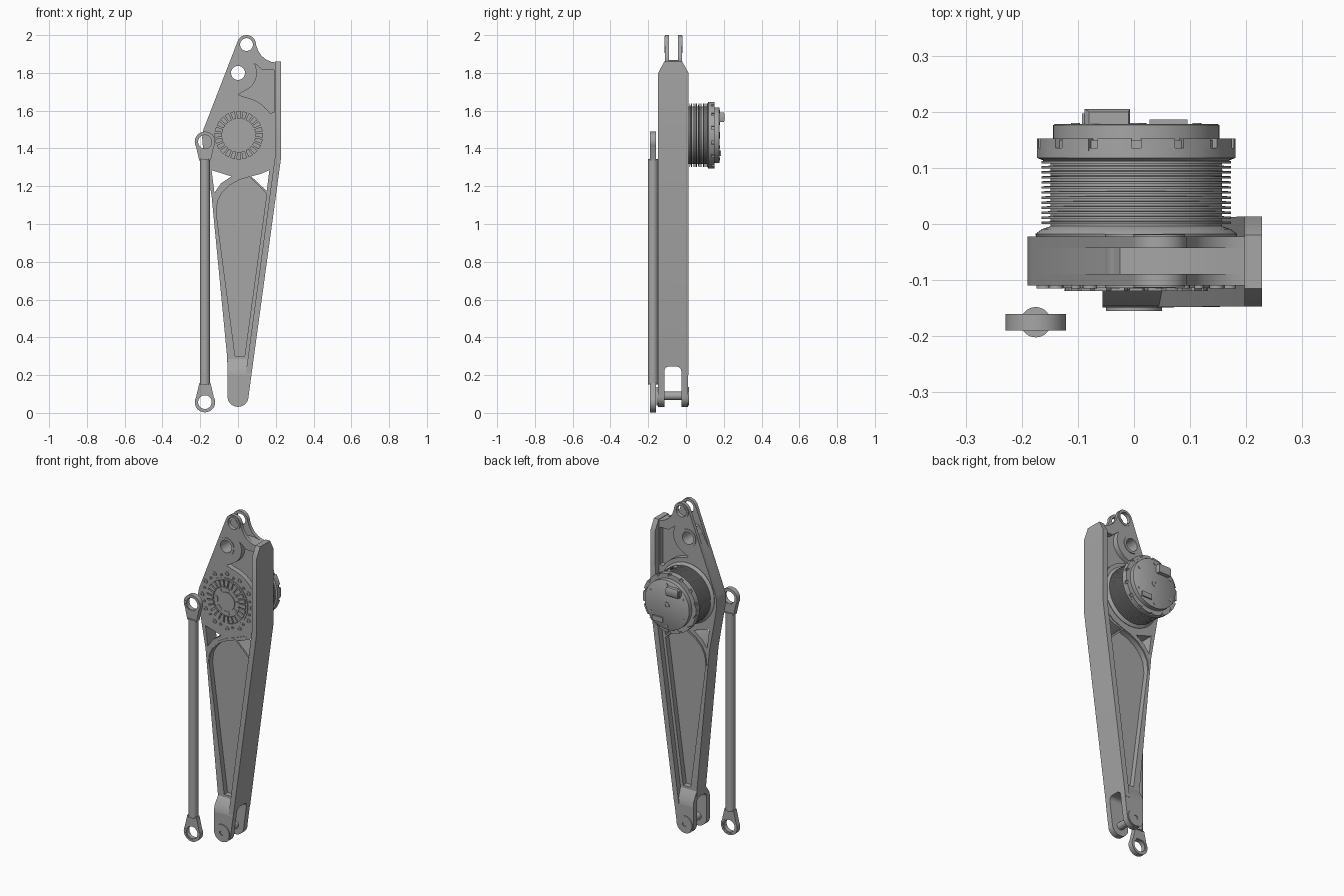
import bpy, bmesh, math

cube = bpy.data.objects.get("Cube")
if cube:
    bpy.data.objects.remove(cube)

grey = bpy.data.materials.new("machined grey")
grey.use_nodes = True
colour = (0.38, 0.38, 0.38, 1)
grey.diffuse_color = colour
grey.node_tree.nodes["Principled BSDF"].inputs["Base Color"].default_value = colour


def finish(name, bm):
    bmesh.ops.recalc_face_normals(bm, faces=bm.faces)
    mesh = bpy.data.meshes.new(name)
    bm.to_mesh(mesh)
    bm.free()
    mesh.materials.append(grey)
    ob = bpy.data.objects.new(name, mesh)
    bpy.context.collection.objects.link(ob)
    return ob


def loft(name, rings):
    """Closed solid through rings with equal point counts."""
    bm = bmesh.new()
    rows = [[bm.verts.new(p) for p in ring] for ring in rings]
    n = len(rows[0])
    for a, b in zip(rows, rows[1:]):
        for i in range(n):
            j = (i + 1) % n
            bm.faces.new((a[i], a[j], b[j], b[i]))
    bm.faces.new(rows[0])
    bm.faces.new(rows[-1])
    return finish(name, bm)


def prism(name, pts, y0, y1):
    return loft(name, [[(x, y, z) for x, z in pts] for y in (y0, y1)])


def sheet(name, outlines, y0, y1):
    """Flat layer: the first outline filled, the others left as holes."""
    curve = bpy.data.curves.new(name, "CURVE")
    curve.dimensions = "2D"
    curve.fill_mode = "BOTH"
    curve.extrude = (y1 - y0) / 2
    for pts in outlines:
        spline = curve.splines.new("POLY")
        spline.points.add(len(pts) - 1)
        for point, (x, z) in zip(spline.points, pts):
            point.co = (x, z, 0, 1)
        spline.use_cyclic_u = True
    helper = bpy.data.objects.new(name, curve)
    bpy.context.collection.objects.link(helper)
    graph = bpy.context.evaluated_depsgraph_get()
    mesh = bpy.data.meshes.new_from_object(helper.evaluated_get(graph))
    bm = bmesh.new()
    bm.from_mesh(mesh)
    bmesh.ops.remove_doubles(bm, verts=bm.verts, dist=0.00001)
    for v in bm.verts:
        x, z, depth = v.co
        v.co = (x, (y0 + y1) / 2 - depth, z)
    bpy.data.objects.remove(helper)
    bpy.data.meshes.remove(mesh)
    return finish(name, bm)


def arc(cx, cz, r, a0, a1, n=16):
    angles = [math.radians(a0 + (a1 - a0) * i / n) for i in range(n + 1)]
    return [(cx + r * math.cos(a), cz + r * math.sin(a)) for a in angles]


def circle(cx, cz, r, n=32):
    return arc(cx, cz, r, 0, 360, n)[:-1]


def lathe(name, cx, cz, profile, n=64):
    """Solid turned about a y axis, profile of (radius, y)."""
    return loft(name, [[(x, y, z) for x, z in circle(cx, cz, r, n)] for r, y in profile])


def disc(name, cx, cz, r, y0, y1, n=32):
    return lathe(name, cx, cz, [(r, y0), (r, y1)], n)


def ring(name, cx, cz, r, hole, y0, y1, n=40):
    return lathe_tube(name, [circle(cx, cz, r, n), circle(cx, cz, hole, n)], y0, y1)


def lathe_tube(name, pair, y0, y1):
    """Ring solid between two outlines with equal point counts."""
    bm = bmesh.new()
    outer, inner = pair
    rows = [[bm.verts.new((x, y, z)) for x, z in pts]
            for pts, y in ((outer, y0), (outer, y1), (inner, y1), (inner, y0))]
    n = len(outer)
    for k in range(4):
        a, b = rows[k], rows[(k + 1) % 4]
        for i in range(n):
            j = (i + 1) % n
            bm.faces.new((a[i], a[j], b[j], b[i]))
    return finish(name, bm)


def box_loft(name, sections):
    """Sections of (z, x0, x1, y0, y1)."""
    return loft(name, [[(a, c, z), (b, c, z), (b, d, z), (a, d, z)]
                       for z, a, b, c, d in sections])


FRONT, BACK = -0.11, -0.022
HUB_X, HUB = 0.004, 1.47

# Main arm plate: pocketed outer layers around a thin web, slotted at the top
right_edge = [(-0.056, 0.246), (0.066, 0.246), (0.215, 1.35), (0.215, 1.855), (0.18, 1.857)]
left_edge = [(-0.183, 1.5), (-0.19, 1.46), (-0.186, 1.41), (-0.14, 1.15), (-0.058, 0.3)]
full = (right_edge + [(0.15, 1.87), (0.125, 1.89), (0.108, 1.915)]
        + arc(0.045, 1.95, 0.05, 0, 160) + left_edge)
slotted = right_edge + [(0.14, 1.868), (0.05, 1.866), (-0.025, 1.858), (-0.09, 1.74)] + left_edge
long_pocket = [(-0.015, 0.3), (0.035, 0.3), (0.152, 1.16), (0.06, 1.25), (0.01, 1.235),
               (-0.045, 1.205), (-0.085, 1.165), (-0.108, 1.12), (-0.115, 1.06)]
top_pocket = ([(0.19, 1.59), (0.19, 1.815), (0.13, 1.815), (0.088, 1.85)]
              + arc(0, 1.8, 0.1, 20, -60, 8) + [(0.0, 1.685)]
              + arc(0, HUB, 0.205, 80, 35, 8))
pockets = [long_pocket, top_pocket]
holes = [[(-0.14, 1.285), (-0.125, 1.165), (-0.09, 1.215), (-0.035, 1.252)],
         [(0.07, 1.252), (0.152, 1.175), (0.166, 1.285), (0.12, 1.265)],
         circle(0, 1.8, 0.04)]
ear_bore = [circle(0.045, 1.95, 0.036)]
sheet("front_plate", [full] + pockets + holes + ear_bore, FRONT, -0.089)
sheet("front_inner_plate", [slotted] + pockets + holes, -0.089, -0.078)
sheet("web_plate", [slotted] + holes, -0.078, -0.054)
sheet("back_inner_plate", [slotted] + pockets + holes, -0.054, -0.043)
sheet("back_plate", [full] + pockets + holes + ear_bore, -0.043, BACK)

ring("upper_bushing", 0, 1.8, 0.052, 0.037, FRONT - 0.004, BACK + 0.004)
ring("front_ear_ring", 0.045, 1.95, 0.046, 0.034, FRONT - 0.003, -0.089)
ring("back_ear_ring", 0.045, 1.95, 0.046, 0.034, -0.043, BACK + 0.003)

# Thick side wall with a chamfered top
wall = box_loft("side_wall", [
    (0.2, 0.04, 0.071, -0.148, 0.012), (1.35, 0.195, 0.228, -0.147, 0.013),
    (1.8, 0.197, 0.228, -0.147, 0.013), (1.86, 0.197, 0.228, -0.115, -0.02)])

# Lower fork with a sloped shoulder
fork = prism("lower_fork", arc(0, 0.088, 0.056, 180, 360)
             + [(0.071, 0.2), (-0.056, 0.2)], -0.149, 0.01)
shoulder = box_loft("fork_shoulder", [
    (0.2, -0.056, 0.071, -0.149, 0.01), (0.235, -0.056, 0.072, -0.145, 0.006),
    (0.285, -0.056, 0.077, FRONT, BACK)])
slot = ([(-0.115, -0.1), (-0.025, -0.1)] + arc(-0.05, 0.22, 0.025, 0, 90, 6)
        + arc(-0.09, 0.22, 0.025, 90, 180, 6))
for part in (wall, fork, shoulder):
    cutter = loft("slot_cutter", [[(x, y, z) for y, z in slot] for x in (-0.3, 0.3)])
    mod = part.modifiers.new("slot", "BOOLEAN")
    mod.operation = "DIFFERENCE"
    mod.solver = "EXACT"
    mod.object = cutter
    bpy.context.view_layer.objects.active = part
    bpy.ops.object.modifier_apply(modifier=mod.name)
    bpy.data.objects.remove(cutter)

# Fork pin and its end caps
disc("fork_pin", 0, 0.09, 0.022, -0.13, 0)
ring("front_pin_cap", 0, 0.088, 0.05, 0.014, -0.155, -0.145)
ring("back_pin_cap", 0, 0.088, 0.05, 0.014, 0.005, 0.015)

# Raised curved rib under the hub on both faces
rib_path = [(0.18, 1.33), (0.13, 1.285), (0.07, 1.26), (0.01, 1.24), (-0.045, 1.21),
            (-0.088, 1.168), (-0.112, 1.12), (-0.119, 1.06)]
rib = rib_path + [(x - 0.005, z + 0.008) for x, z in reversed(rib_path)]
for name, y0, y1 in (("front", FRONT - 0.004, -0.1), ("back", -0.03, BACK + 0.004)):
    prism(name + "_rib", rib, y0, y1)

# Hub face: ring of radial blocks, centre boss and bolts
ring("hub_ring", HUB_X, HUB, 0.14, 0.131, FRONT - 0.004, -0.1)
disc("hub_disc", HUB_X, HUB, 0.084, FRONT - 0.003, -0.1, 48)
disc("hub_centre", HUB_X, HUB, 0.055, FRONT - 0.007, -0.1, 48)


def sector(name, a, half, r0, r1, y0, y1):
    prism(name, arc(HUB_X, HUB, r0, a - half, a + half, 3)
          + arc(HUB_X, HUB, r1, a + half, a - half, 3), y0, y1)


def around(r, degrees):
    a = math.radians(degrees)
    return HUB_X + r * math.cos(a), HUB + r * math.sin(a)


for i in range(24):
    sector("hub_block", i * 15, 5.5, 0.088, 0.128, FRONT - 0.009, -0.1)
for i in range(8):
    sector("hub_key", i * 45, 14, 0.06, 0.08, FRONT - 0.006, -0.1)
for i in range(12):
    for offset, r, size in ((0, 0.165, 0.013), (14, 0.155, 0.008)):
        ring("hub_bolt", *around(r, i * 30 + offset), size, size * 0.55, FRONT - 0.005, -0.1, 16)

# Motor: finned barrel, end flange and cap
profile = [(0.175, BACK - 0.01), (0.18, -0.018), (0.168, -0.009)]
for i in range(13):
    y = -0.004 + i * 0.009
    profile += [(0.153, y), (0.153, y + 0.004), (0.169, y + 0.004), (0.169, y + 0.008)]
profile += [(0.165, 0.113), (0.177, 0.118), (0.177, 0.135), (0.168, 0.135), (0.168, 0.15),
            (0.148, 0.15), (0.148, 0.176), (0.145, 0.178)]
lathe("motor_body", HUB_X, HUB, profile, 72)
for i in range(14):
    sector("flange_tab", i * 360 / 14, 10, 0.16, 0.177, 0.13, 0.152)
for i in range(6):
    disc("cap_screw", *around(0.125, i * 60 + 30), 0.008, 0.17, 0.18, 12)
ring("shaft_ring", HUB_X, HUB, 0.018, 0.009, 0.17, 0.18)

# Connectors on the cap
box_loft("connector", [(1.54, -0.088, -0.01, 0.17, 0.2), (1.548, -0.088, -0.007, 0.17, 0.205),
                       (1.582, -0.088, -0.007, 0.17, 0.205), (1.59, -0.08, -0.01, 0.17, 0.2)])
box_loft("connector_lip", [(1.55, -0.093, -0.06, 0.17, 0.197), (1.58, -0.093, -0.06, 0.17, 0.197)])
box_loft("small_socket", [(1.36, 0.028, 0.095, 0.17, 0.186), (1.39, 0.028, 0.095, 0.17, 0.186)])

# Push rod with an eye at each end
ROD_X, ROD_Y = -0.175, -0.175
loft("push_rod", [[(x, y, z) for x, y in circle(ROD_X, ROD_Y, 0.027)] for z in (0.15, 1.345)])
for name, z, s in (("lower", 0.057, 1), ("upper", 1.435, -1)):
    outer = [(ROD_X + x, z + s * h) for x, h in
             arc(0, 0, 0.054, 150, 390, 32) + [(0.03, 0.1), (-0.03, 0.1)]]
    bore = [(ROD_X + x, z + s * h) for x, h in
            arc(0, 0, 0.043, 150, 390, 32) + arc(0, 0, 0.043, 60, 120, 1)]
    lathe_tube(name + "_rod_eye", [outer, bore], -0.19, -0.16)
    ring(name + "_eye_liner", ROD_X, z, 0.045, 0.036, -0.188, -0.162)

for ob in bpy.data.objects:
    ob.select_set(ob.type == "MESH")
bpy.context.view_layer.objects.active = wall
bpy.ops.object.shade_smooth_by_angle(angle=math.radians(35))
